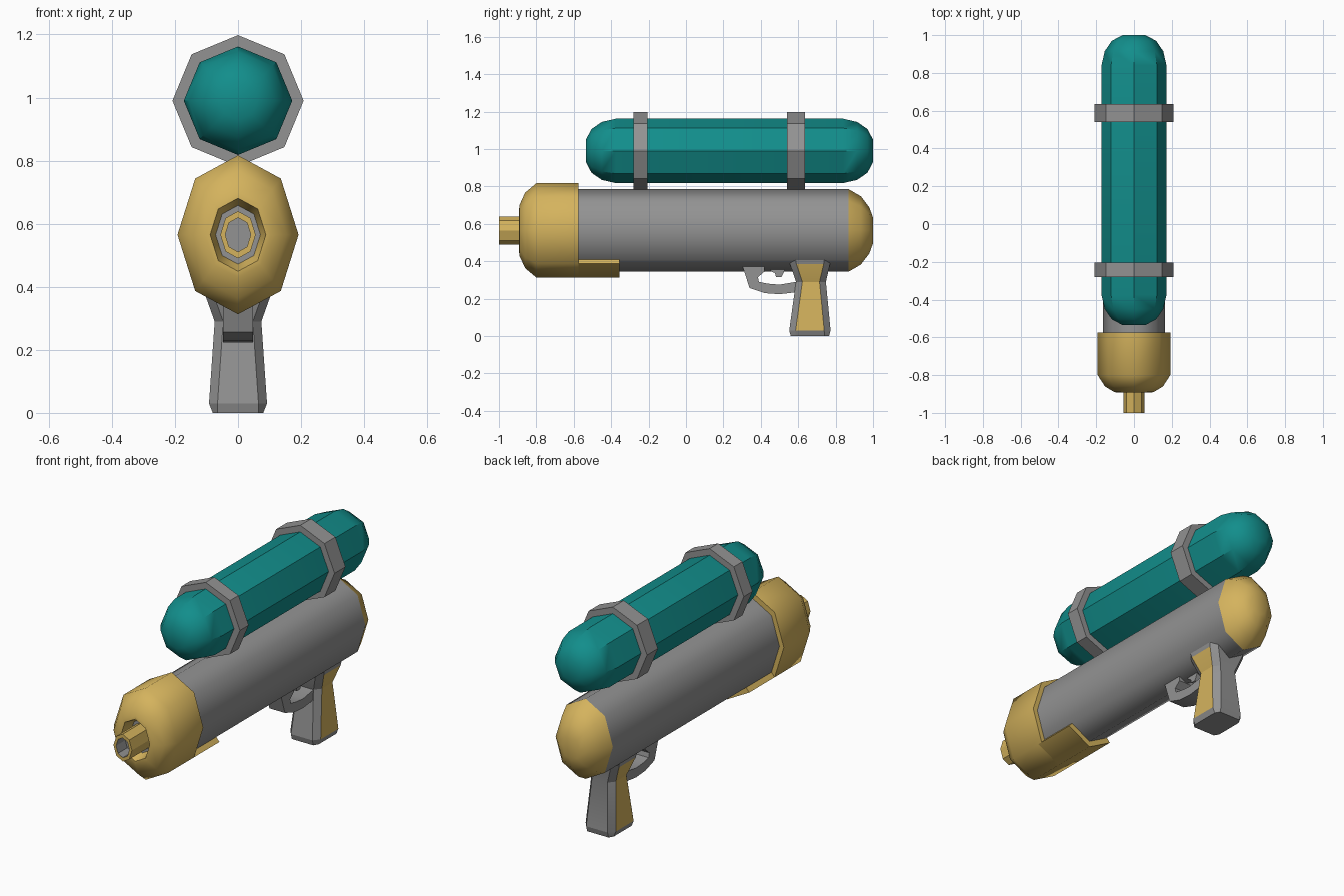
import bpy, bmesh, math
from mathutils import Vector

if "Cube" in bpy.data.objects:
    bpy.data.objects.remove(bpy.data.objects["Cube"])


def material(name, rgb):
    m = bpy.data.materials.new(name)
    m.use_nodes = True
    m.diffuse_color = (*rgb, 1)
    m.node_tree.nodes["Principled BSDF"].inputs["Base Color"].default_value = (*rgb, 1)
    return m


GREY = material("grey plastic", (0.29, 0.29, 0.29))
GOLD = material("gold plastic", (0.66, 0.45, 0.11))
TEAL = material("teal plastic", (0.006, 0.27, 0.26))


def loft(name, rings, mats, angle=30, rule=None):
    """Skin a row of equal rings, cap both ends; rule(face) picks the material slot."""
    bm = bmesh.new()
    rows = [[bm.verts.new(p) for p in ring] for ring in rings]
    n = len(rows[0])
    for a, b in zip(rows, rows[1:]):
        for i in range(n):
            j = (i + 1) % n
            bm.faces.new((a[i], a[j], b[j], b[i]))
    bm.faces.new(rows[0])
    bm.faces.new(rows[-1])
    bmesh.ops.recalc_face_normals(bm, faces=bm.faces[:])
    if rule:
        for f in bm.faces:
            f.material_index = rule(f)
    mesh = bpy.data.meshes.new(name)
    bm.to_mesh(mesh)
    bm.free()
    for m in mats:
        mesh.materials.append(m)
    ob = bpy.data.objects.new(name, mesh)
    bpy.context.collection.objects.link(ob)
    bpy.ops.object.select_all(action="DESELECT")
    ob.select_set(True)
    bpy.context.view_layer.objects.active = ob
    bpy.ops.object.shade_smooth_by_angle(angle=math.radians(angle))
    return ob


def oval(y, rx, rz, cz, steps=range(8)):
    """Points of an eight-sided oval across the y axis, with a corner on top."""
    return [Vector((rx * math.cos(k * math.pi / 4), y, cz + rz * math.sin(k * math.pi / 4)))
            for k in steps]


def turned(name, profile, rx, rz, cz, mats, angle=30, rule=None):
    return loft(name, [oval(y, rx * s, rz * s, cz) for y, s in profile], mats, angle, rule)


def plate(name, outline, half_width, mat):
    """Side outline in y, z given a width across x."""
    return loft(name, [[(x, y, z) for y, z in outline] for x in (-half_width, half_width)], [mat])


AXIS = 0.565
TANK = 0.99

# Main barrel with rounded gold rear
turned("barrel", [(-0.6, 1), (0.87, 1)], 0.165, 0.22, AXIS, [GREY], 65)
turned("rear_cap", [(0.87, 1), (0.935, 0.83), (0.98, 0.56), (1.0, 0.31)],
       0.165, 0.22, AXIS, [GOLD], 65)

# Front cap with a recess around the nozzle
turned("front_cap", [(-0.575, 1), (-0.8, 1), (-0.86, 0.8), (-0.89, 0.54), (-0.892, 0.46), (-0.83, 0.37)],
       0.192, 0.252, AXIS, [GOLD, GREY], 65,
       lambda f: int(f.calc_center_median().y > -0.84 and f.normal.y < -0.99))

# Lip under the barrel, reaching back from the front cap
low = range(5, 8)
loft("front_cap_lip",
     [oval(y, 0.192, 0.252, AXIS, low) + oval(y, 0.165, 0.22, AXIS, reversed(low))
      for y in (-0.6, -0.355)], [GOLD], 65)

# Hollow nozzle
turned("nozzle", [(-0.82, 1), (-1.0, 1), (-1.0, 0.72), (-0.92, 0.72)],
       0.056, 0.075, AXIS, [GOLD, GREY], 30,
       lambda f: int((f.calc_center_median() - Vector((0, -0.96, AXIS))).dot(f.normal) < 0
                     or -0.95 < f.calc_center_median().y < -0.915))

# Water tank and its two straps
turned("tank", [(-0.535, 0.35), (-0.505, 0.68), (-0.45, 0.9), (-0.375, 1),
                (0.84, 1), (0.915, 0.9), (0.97, 0.68), (1.0, 0.35)],
       0.172, 0.172, TANK, [TEAL], 40)
for name, y0, y1 in (("front_strap", -0.28, -0.205), ("rear_strap", 0.54, 0.635)):
    turned(name, [(y0, 1), (y1, 1)], 0.208, 0.208, TANK, [GREY])


# Waisted grip with cut corners and gold side panels
def grip_ring(z, x, y0, y1, cut_x=0.027, cut_y=0.034):
    half = [(x, y0 + cut_y), (x, y1 - cut_y), (x - cut_x, y1)]
    return ([(x - cut_x, y0, z)] + [(a, b, z) for a, b in half]
            + [(-a, b, z) for a, b in reversed(half)] + [(cut_x - x, y0, z)])


loft("grip", [grip_ring(0, 0.08, 0.56, 0.765, 0.015, 0.025),
              grip_ring(0.03, 0.092, 0.552, 0.773),
              grip_ring(0.29, 0.074, 0.588, 0.748),
              grip_ring(0.385, 0.108, 0.556, 0.77),
              grip_ring(0.42, 0.115, 0.55, 0.775)], [GREY, GOLD], 20,
     lambda f: int(abs(f.normal.x) > 0.9 and 0.03 < f.calc_center_median().z < 0.39))

# Trigger and its guard
plate("trigger_guard", [(0.30, 0.38), (0.34, 0.257), (0.42, 0.23), (0.5, 0.224), (0.59, 0.235),
                        (0.59, 0.29), (0.5, 0.275), (0.44, 0.28), (0.39, 0.29), (0.385, 0.315),
                        (0.42, 0.345), (0.42, 0.38)], 0.047, GREY)
plate("trigger", [(0.45, 0.37), (0.455, 0.345), (0.475, 0.338), (0.482, 0.315), (0.51, 0.315),
                  (0.525, 0.345), (0.53, 0.37)], 0.02, GREY)
